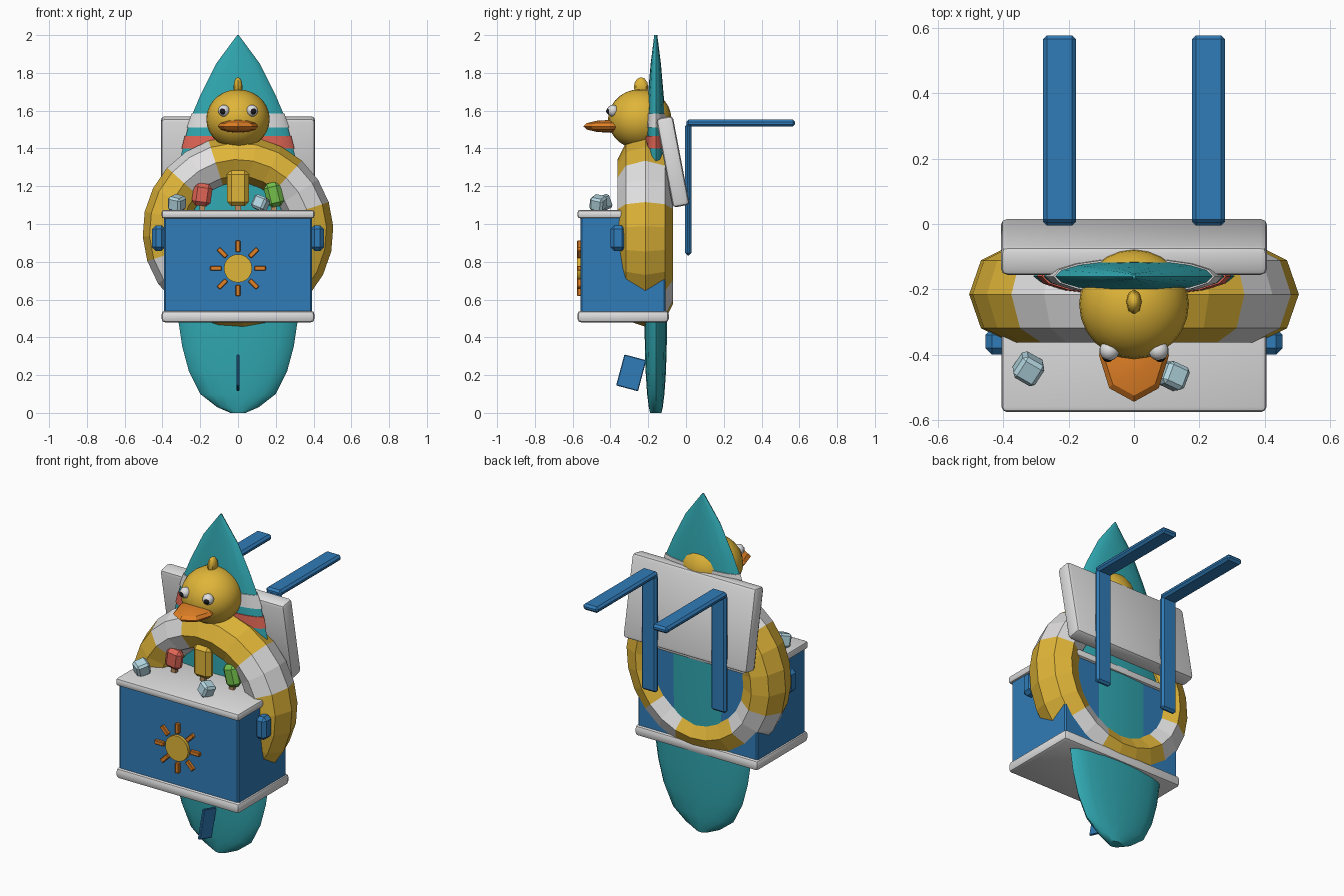
import bpy, bmesh, math
from mathutils import Matrix, Vector

if "Cube" in bpy.data.objects:
    bpy.data.objects.remove(bpy.data.objects["Cube"], do_unlink=True)


def material(name, r, g, b):
    m = bpy.data.materials.new(name)
    m.use_nodes = True
    m.diffuse_color = (r, g, b, 1)
    m.node_tree.nodes["Principled BSDF"].inputs["Base Color"].default_value = (r, g, b, 1)
    return m


TEAL = material("teal", 0.03, 0.39, 0.44)
YELLOW = material("yellow", 0.74, 0.46, 0.04)
WHITE = material("white", 0.75, 0.74, 0.74)
BLUE = material("blue", 0.03, 0.2, 0.48)
CORAL = material("coral", 0.74, 0.13, 0.09)
ORANGE = material("orange", 0.76, 0.22, 0.02)
GREEN = material("green", 0.17, 0.52, 0.07)
ICE = material("ice", 0.46, 0.68, 0.76)
BLACK = material("black", 0.01, 0.01, 0.012)
TAN = material("tan", 0.5, 0.27, 0.11)


def finish(name, bm, *mats, smooth=None):
    bmesh.ops.recalc_face_normals(bm, faces=bm.faces)
    me = bpy.data.meshes.new(name)
    bm.to_mesh(me)
    bm.free()
    ob = bpy.data.objects.new(name, me)
    bpy.context.collection.objects.link(ob)
    for m in mats:
        me.materials.append(m)
    if smooth:
        bpy.ops.object.select_all(action='DESELECT')
        ob.select_set(True)
        bpy.context.view_layer.objects.active = ob
        bpy.ops.object.shade_smooth_by_angle(angle=math.radians(smooth))
    return ob


def box(name, loc, size, mat, bevel=0.0, rot=(0, 0, 0), segments=1):
    bm = bmesh.new()
    bmesh.ops.create_cube(bm, size=1)
    bmesh.ops.scale(bm, vec=size, verts=bm.verts)
    if bevel:
        bmesh.ops.bevel(bm, geom=bm.edges[:], offset=bevel, segments=segments,
                        profile=0.5, affect='EDGES')
    ob = finish(name, bm, mat, smooth=35 if segments > 1 else None)
    ob.location = loc
    ob.rotation_euler = [math.radians(a) for a in rot]
    return ob


def ball(name, loc, radii, mat, u=24, v=14, smooth=40):
    bm = bmesh.new()
    bmesh.ops.create_uvsphere(bm, u_segments=u, v_segments=v, radius=1)
    bmesh.ops.scale(bm, vec=radii, verts=bm.verts)
    ob = finish(name, bm, mat, smooth=smooth)
    ob.location = loc
    return ob


def loft(name, sections, mat, y, grow=0.0, sides=16):
    """Stack oval sections given as (height, half width, half thickness)."""
    bm = bmesh.new()
    rings = []
    for z, w, t in sections:
        angles = [2 * math.pi * i / sides for i in range(sides)]
        rings.append([bm.verts.new(((w + grow) * math.cos(a), y + (t + grow) * math.sin(a), z))
                      for a in angles])
    for a, b in zip(rings, rings[1:]):
        for i in range(sides):
            j = (i + 1) % sides
            bm.faces.new((a[i], a[j], b[j], b[i]))
    bm.faces.new(rings[0])
    bm.faces.new(rings[-1])
    return finish(name, bm, mat, smooth=35)


# Surfboard with two painted bands
BOARD = [(0, .04, .03), (.03, .11, .037), (.1, .2, .046), (.22, .26, .054), (.35, .295, .058),
         (.55, .325, .06), (.8, .335, .06), (1.1, .335, .06), (1.35, .305, .057),
         (1.55, .255, .05), (1.68, .2, .042), (1.85, .115, .027), (2, .004, .008)]


def section_at(z):
    for a, b in zip(BOARD, BOARD[1:]):
        if a[0] <= z <= b[0]:
            return Vector(a).lerp(Vector(b), (z - a[0]) / (b[0] - a[0]))


loft("surfboard", BOARD, TEAL, -.16)
for name, low, high, mat in (("coral_band", 1.4, 1.465, CORAL), ("white_band", 1.51, 1.585, WHITE)):
    loft(name, [section_at(low), section_at(high)], mat, -.16, grow=.006)
box("surfboard_fin", (0, -.29, .212), (.015, .12, .17), BLUE, .004, (-15, 0, 0))

# Swim ring with four white bands
bm = bmesh.new()
SEG, SIDES = 24, 8
loops = []
for i in range(SEG):
    a = math.radians(18) + 2 * math.pi * i / SEG
    loop = []
    for k in range(SIDES):
        b = 2 * math.pi * k / SIDES
        r = .382 + .123 * math.cos(b)
        loop.append(bm.verts.new((r * math.cos(a), -.215 + .147 * math.sin(b), .96 + r * math.sin(a))))
    loops.append(loop)
for i in range(SEG):
    p, q = loops[i], loops[(i + 1) % SEG]
    for k in range(SIDES):
        n = (k + 1) % SIDES
        face = bm.faces.new((p[k], p[n], q[n], q[k]))
        face.material_index = 1 if i % 6 < 2 else 0
finish("swim_ring", bm, YELLOW, WHITE)

# Duck head
ball("duck_head", (0, -.245, 1.555), (.168, .168, .158), YELLOW)
ball("duck_tuft", (0, -.238, 1.725), (.024, .038, .052), YELLOW, 8, 6)
ball("duck_bill", (0, -.402, 1.517), (.107, .142, .034), ORANGE, 8, 6, 25)
for side, s in (("left", 1), ("right", -1)):
    ball(side + "_eye", (s * .075, -.387, 1.6), (.031, .031, .031), WHITE, 14, 10)
    ball(side + "_pupil", (s * .08, -.405, 1.597), (.018, .018, .018), BLACK, 10, 8)

# Cool box
box("cooler_body", (0, -.333, .785), (.785, .45, .52), BLUE, .008)
box("cooler_lid", (0, -.333, 1.052), (.81, .484, .045), WHITE, .015, segments=2)
box("cooler_base", (0, -.333, .51), (.81, .484, .062), WHITE, .02, segments=2)
for side, s in (("left", 1), ("right", -1)):
    box(side + "_cooler_handle", (s * .42, -.36, .925), (.07, .08, .135), BLUE, .02)

# Sun emblem on the cool box
bm = bmesh.new()
bmesh.ops.create_cone(bm, cap_ends=True, segments=20, radius1=.075, radius2=.075, depth=.02,
                      matrix=Matrix.Translation((0, -.566, .765)) @ Matrix.Rotation(math.pi / 2, 4, 'X'))
finish("sun_disc", bm, YELLOW, smooth=35)
for i in range(8):
    a = i * math.pi / 4
    box("sun_ray", (.117 * math.sin(a), -.566, .765 + .117 * math.cos(a)),
        (.024, .02, .06), ORANGE, .003, (0, 45 * i, 0))

# Ice lollies and ice cubes on the lid
for name, x, z, size, mat, tilt in (("coral", -.19, 1.155, (.1, .06, .12), CORAL, 8),
                                    ("yellow", 0, 1.19, (.115, .06, .19), YELLOW, 0),
                                    ("green", .19, 1.155, (.09, .06, .13), GREEN, -14)):
    box(name + "_lolly", (x, -.325, z), size, mat, .022, (0, tilt, 0))
    box(name + "_lolly_stick", (x, -.325, 1.085), (.03, .02, .08), TAN)
box("ice_cube", (-.323, -.443, 1.11), (.078, .078, .078), ICE, .012, (15, 12, -30))
box("ice_cube", (.12, -.465, 1.11), (.075, .075, .075), ICE, .012, (-12, 20, -25))

# Back rest and its blue brackets
box("back_rest", (0, -.07, 1.33), (.815, .09, .48), WHITE, .02, (10.8, 0, 0), 2)
for side, s in (("left", 1), ("right", -1)):
    box(side + "_upright_bar", (s * .228, .012, 1.182), (.1, .034, .695), BLUE, .012)
    box(side + "_rear_bar", (s * .228, .29, 1.534), (.1, .575, .036), BLUE, .012)
